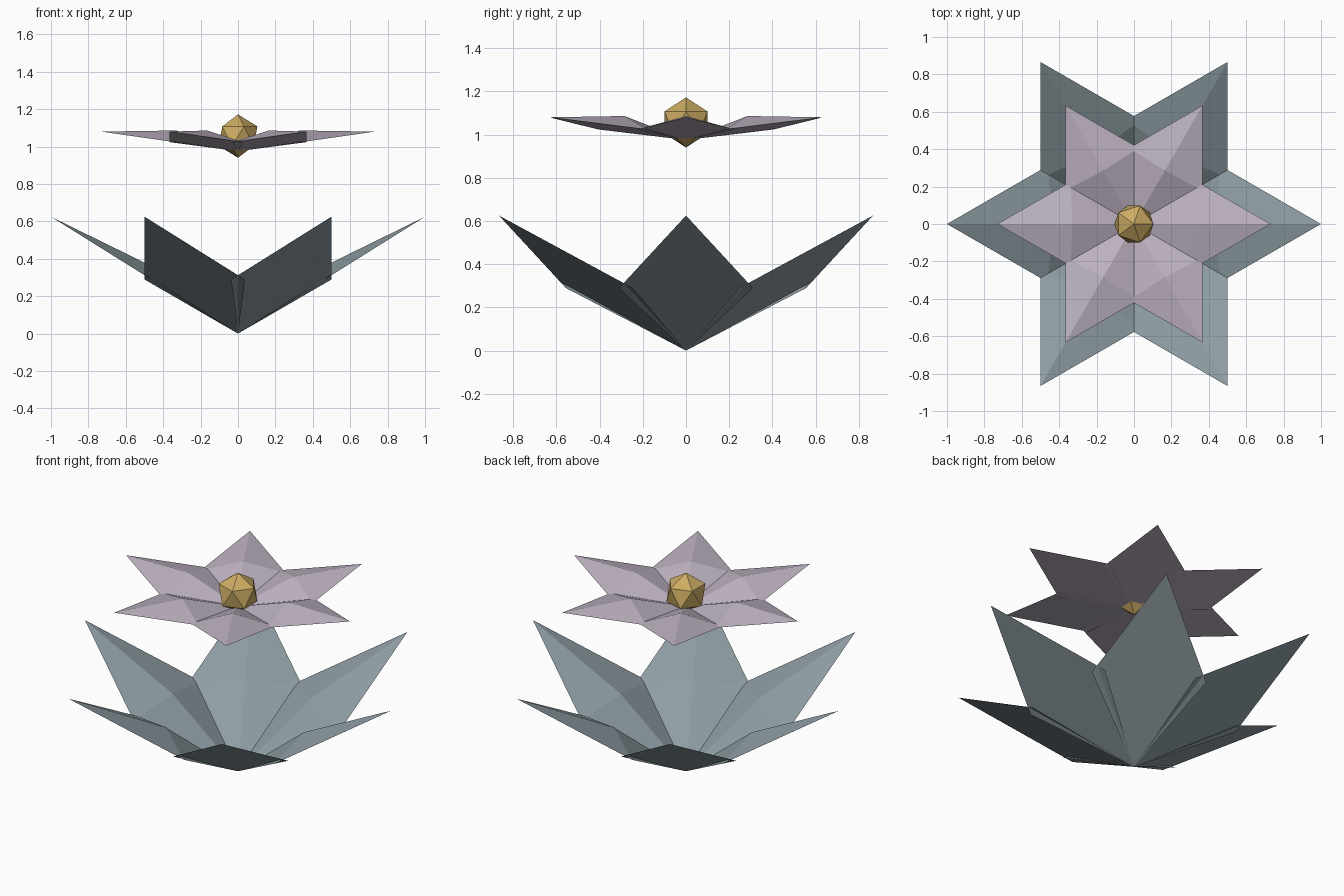
import bpy, bmesh, math

if "Cube" in bpy.data.objects:
    bpy.data.objects.remove(bpy.data.objects["Cube"])


def material(name, rgb):
    m = bpy.data.materials.new(name)
    lin = [((c / 255 + 0.055) / 1.055) ** 2.4 for c in rgb]
    m.diffuse_color = (*lin, 1)
    m.use_nodes = True
    m.node_tree.nodes["Principled BSDF"].inputs["Base Color"].default_value = m.diffuse_color
    return m


def ring_of_petals(name, mat, base, tip, half_width, ridge, count=6):
    """Ring of solid petals: flat kite underside, raised ridge point on top."""
    reach, top = tip
    tilt = math.atan2(top - base, reach)
    f = 0.463  # widest point along the petal
    sx, sz = reach * f, base + (top - base) * f
    rx, rz = sx - ridge * math.sin(tilt), sz + ridge * math.cos(tilt)
    bm = bmesh.new()
    for i in range(count):
        a = 2 * math.pi * i / count
        c, s = math.cos(a), math.sin(a)

        def v(x, y, z):
            return bm.verts.new((x * c - y * s, x * s + y * c, z))

        root, mid, end = v(0, 0, base), v(rx, 0, rz), v(reach, 0, top)
        right, left = v(sx, -half_width, sz), v(sx, half_width, sz)
        for face in ((root, right, mid), (root, mid, left), (right, end, mid),
                     (mid, end, left), (root, left, end, right)):
            bm.faces.new(face)
    me = bpy.data.meshes.new(name)
    bm.to_mesh(me)
    bm.free()
    me.materials.append(mat)
    ob = bpy.data.objects.new(name, me)
    bpy.context.collection.objects.link(ob)
    return ob


leaf_mat = material("grey_green", (142, 157, 163))
petal_mat = material("pale_mauve", (188, 177, 192))
gold_mat = material("gold", (204, 172, 99))

# Lower cup of six leaves
ring_of_petals("lower_leaves", leaf_mat, 0.0, (1.0, 0.625), 0.31, 0.065)

# Floating upper blossom
ring_of_petals("upper_petals", petal_mat, 0.975, (0.731, 1.08), 0.226, 0.063)

# Faceted centre bead
bpy.ops.mesh.primitive_ico_sphere_add(subdivisions=1, radius=0.116, location=(0, 0, 1.056))
bead = bpy.context.object
bead.name = "centre_bead"
bead.data.materials.append(gold_mat)
